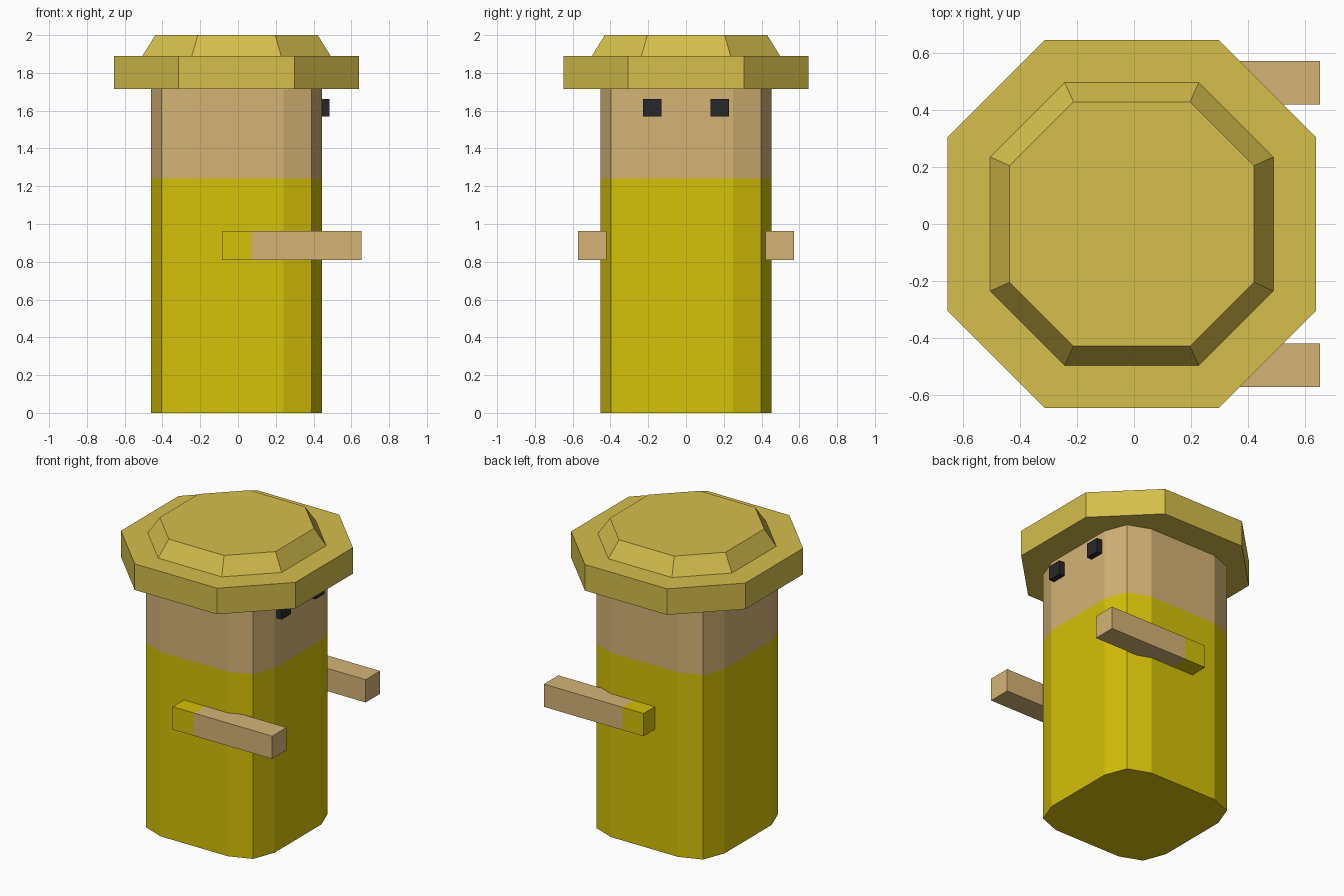
import bpy, bmesh

if "Cube" in bpy.data.objects:
    bpy.data.objects.remove(bpy.data.objects["Cube"])

CX = -0.008  # shared axis of body and hat


def material(name, rgb):
    # displayed colour -> linear diffuse colour
    m = bpy.data.materials.new(name)
    m.diffuse_color = [c ** 2.2 for c in rgb] + [1.0]
    m.use_nodes = True
    m.node_tree.nodes["Principled BSDF"].inputs["Base Color"].default_value = m.diffuse_color
    return m


SHIRT = material("yellow_cloth", (0.83, 0.75, 0.06))
SKIN = material("skin", (0.83, 0.70, 0.46))
STRAW = material("straw", (0.83, 0.74, 0.30))
BLACK = material("eye_black", (0.17, 0.17, 0.18))


def loft(name, rings, mats):
    """Skin a list of equal-length rings, one material per band, capped at both ends."""
    bm = bmesh.new()
    loops = [[bm.verts.new(p) for p in ring] for ring in rings]
    n = len(loops[0])
    bm.faces.new(loops[0]).material_index = 0
    for band, (a, b) in enumerate(zip(loops, loops[1:])):
        for i in range(n):
            j = (i + 1) % n
            f = bm.faces.new((a[i], a[j], b[j], b[i]))
            f.material_index = min(band, len(mats) - 1)
    bm.faces.new(loops[-1]).material_index = len(mats) - 1
    bmesh.ops.recalc_face_normals(bm, faces=bm.faces)
    mesh = bpy.data.meshes.new(name)
    bm.to_mesh(mesh)
    bm.free()
    for m in mats:
        mesh.materials.append(m)
    ob = bpy.data.objects.new(name, mesh)
    bpy.context.collection.objects.link(ob)
    return ob


def four_fold(side, z):
    """Repeat the points of one side around the axis in quarter turns."""
    pts = []
    for _ in range(4):
        pts += [(x + CX, y, z) for x, y in side]
        side = [(-y, x) for x, y in side]
    return pts


def octagon(half, corner, z):
    return four_fold([(-corner, -half), (corner, -half)], z)


def bar(name, xs, y0, y1, z0, z1, mats):
    """Square bar along x, with a material per segment."""
    section = [(y0, z0), (y1, z0), (y1, z1), (y0, z1)]
    return loft(name, [[(x, y, z) for y, z in section] for x in xs], mats)


# Body: rounded square with slightly bowed sides, shirt below and head above
side = [(-0.25, -0.453), (0.25, -0.453), (0.397, -0.397)]
loft("body", [four_fold(side, z) for z in (0, 1.24, 1.73)], [SHIRT, SKIN])

# Hat: thick brim stepping into a tapered crown
loft("hat", [octagon(0.648, 0.306, 1.715), octagon(0.648, 0.306, 1.89),
             octagon(0.498, 0.236, 1.89), octagon(0.43, 0.205, 2.0)], [STRAW])

# Arms with short sleeves, and eyes, on both sides
for s, label in ((-1, "right"), (1, "left")):
    bar(label + "_arm", (-0.085, 0.07, 0.655), s * 0.42, s * 0.573, 0.81, 0.963, [SHIRT, SKIN])
    bar(label + "_eye", (0.40, 0.484), s * 0.13, s * 0.227, 1.568, 1.663, [BLACK])
